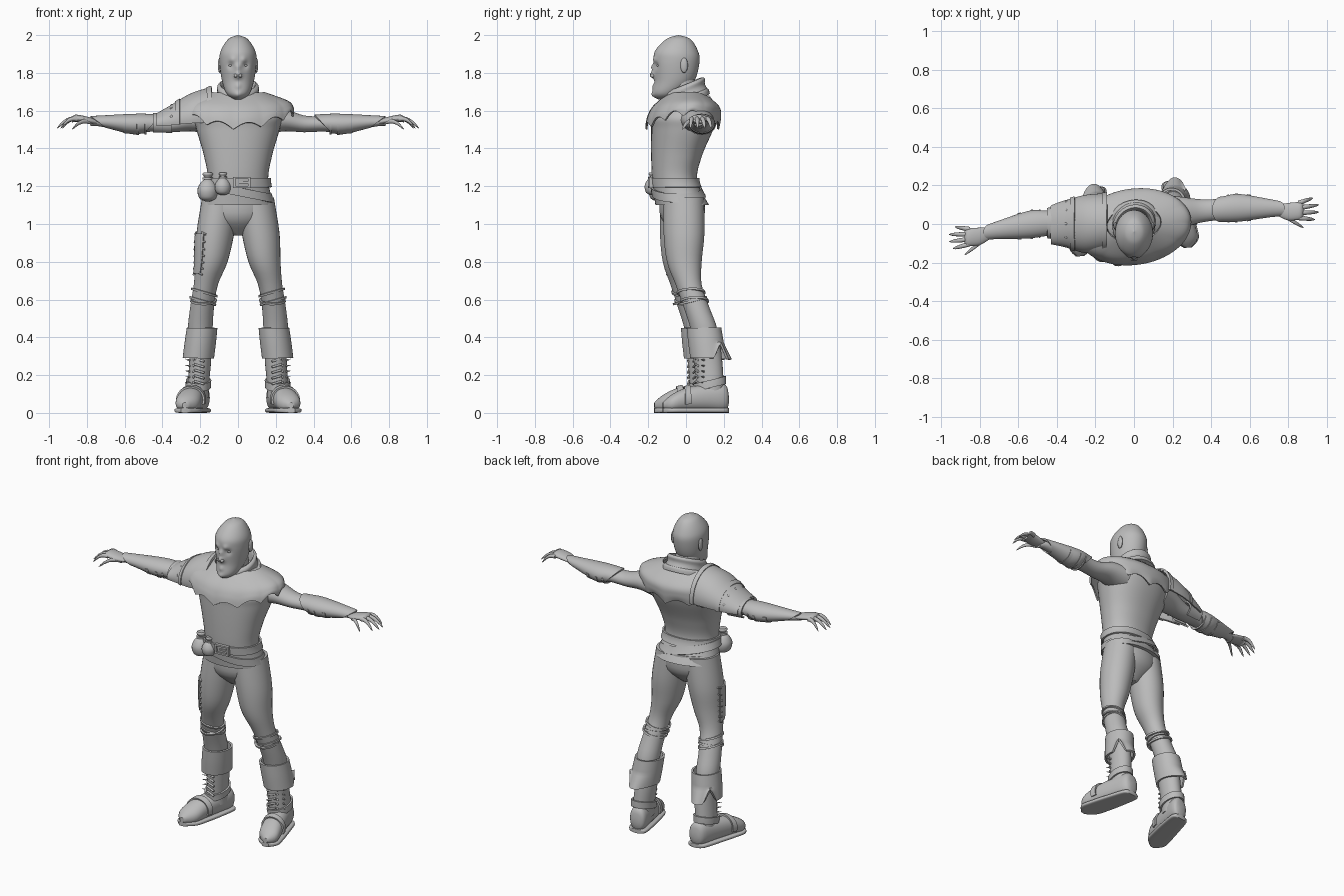
import bpy, bmesh, math
from mathutils import Vector, Matrix

default_cube = bpy.data.objects.get("Cube")
if default_cube:
    bpy.data.objects.remove(default_cube)

grey = bpy.data.materials.new("plain grey")
grey.use_nodes = True
grey.diffuse_color = (.5, .5, .5, 1)
grey.node_tree.nodes["Principled BSDF"].inputs["Base Color"].default_value = grey.diffuse_color

SIDES = {"left": 1, "right": -1}
TWIST = .08  # the left side of the body stands slightly further back
STEPS = 20  # fineness of pieces cut from a longer limb


def finish(name, bm, side=1, twist=TWIST, thick=0):
    """Mirror, twist and turn a bmesh into a smooth shaded object."""
    for vert in bm.verts:
        vert.co.x *= side
        vert.co.y += twist * vert.co.x
    bmesh.ops.recalc_face_normals(bm, faces=bm.faces)
    for face in bm.faces:
        face.smooth = True
    mesh = bpy.data.meshes.new(name)
    bm.to_mesh(mesh)
    bm.free()
    mesh.materials.append(grey)
    part = bpy.data.objects.new(name, mesh)
    bpy.context.collection.objects.link(part)
    if thick:
        solidify = part.modifiers.new("thickness", 'SOLIDIFY')
        solidify.thickness, solidify.offset = thick, 0
    split = part.modifiers.new("sharp edges", 'EDGE_SPLIT')
    split.split_angle = math.radians(42)


def spline(rings, sub):
    """Fill in smooth rings between the given ones (Catmull-Rom)."""
    padded = [rings[0], *rings, rings[-1]]
    filled = []
    for before, start, end, after in zip(padded, padded[1:], padded[2:], padded[3:]):
        for step in range(sub):
            t = step / sub
            filled.append([q + t * (s - p) / 2 + t * t * (p - 2.5 * q + 2 * s - u / 2)
                           + t ** 3 * (1.5 * (q - s) + (u - p) / 2)
                           for p, q, s, u in zip(before, start, end, after)])
    return filled + [list(rings[-1])]


def loft(name, rings, axis='z', flat=1, n=32, power=2, arc=None, sub=4, thick=0,
         deform=None, side=1, twist=TWIST):
    """Skin over rings (x, y, z, radius, optional second radius) across an axis."""
    bm = bmesh.new()
    first, last = arc or (0, 360)
    rows = []
    for x, y, z, radius, *second in spline(rings, sub):
        wide = max(radius, .001)
        deep = second[0] if second else wide * flat
        row = []
        for i in range(n + bool(arc)):
            angle = math.radians(first + (last - first) * i / n)
            c, s = (math.copysign(abs(f) ** (2 / power), f) for f in (math.cos(angle), math.sin(angle)))
            c, s = c * wide, s * deep
            co = Vector((x, y, z)) + Vector({'z': (c, s, 0), 'x': (0, c, s), 'y': (c, 0, s)}[axis])
            if deform:
                deform(co, angle)
            row.append(bm.verts.new(co))
        rows.append(row)
    for low, high in zip(rows, rows[1:]):
        for i in range(n):
            j = i + 1 if arc else (i + 1) % n
            bm.faces.new((low[i], low[j], high[j], high[i]))
    if not thick:
        bm.faces.new(rows[0])
        bm.faces.new(rows[-1])
    finish(name, bm, side, twist, thick)


def trunk(name, profile, **options):
    """A loft up the middle of the body from (y, z, radius)."""
    loft(name, [(0, *ring) for ring in profile], **options)


def piece(rings, start, stop, grow):
    """Part of a limb, from one ring index to another, made fatter."""
    dense = spline(rings, STEPS)[int(start * STEPS):int(stop * STEPS) + 1]
    return [[*ring[:3], *(radius + grow for radius in ring[3:])] for ring in dense]


def sleeve(name, rings, start, stop, grow=.006, thick=.01, **options):
    """Clothing or a strap wrapped around part of a limb."""
    loft(name, piece(rings, start, stop, grow), sub=1, thick=thick, **options)


def ball(name, location, scale, side=1, twist=TWIST):
    bm = bmesh.new()
    place = Matrix.Translation(location) @ Matrix.Diagonal((*scale, 1))
    bmesh.ops.create_uvsphere(bm, u_segments=16, v_segments=10, radius=1, matrix=place)
    finish(name, bm, side, twist)


def cone(name, location, direction, base, tip, length, side=1):
    bm = bmesh.new()
    turn = Vector(direction).to_track_quat('Z', 'Y').to_matrix().to_4x4()
    bmesh.ops.create_cone(bm, cap_ends=True, segments=10, radius1=base, radius2=tip,
                          depth=length, matrix=Matrix.Translation(location) @ turn)
    finish(name, bm, side)


def box(name, location, size):
    bm = bmesh.new()
    bmesh.ops.create_cube(bm, size=1, matrix=Matrix.Translation(location) @ Matrix.Diagonal((*size, 1)))
    finish(name, bm)


def finger(name, start, end, side):
    """A rounded finger that curls down towards its tip."""
    rings = []
    for step in range(9):
        t = step / 8
        spot = Vector(start).lerp(Vector(end), t)
        curl = .02 * math.sin(t * math.pi)
        rings.append((spot.x, spot.y, spot.z + curl, .013 * (1 - t ** 4) ** .5 * (1 - t / 4)))
    loft(name, rings, 'x', n=12, sub=1, side=side)


# Head with a sculpted face
NOSE, BRIDGE, BROW = (0, 1.79, .02, .025), (0, 1.83, .015, .015), (.03, 1.87, .016, .008)
SOCKET, LIPS, CHIN = (.04, 1.84, .016, -.012), (0, 1.73, .015, .008), (0, 1.68, .02, .01)


def sculpt_face(co, angle):
    if math.sin(angle) < 0:
        for x, z, size, push in (NOSE, BRIDGE, BROW, SOCKET, LIPS, CHIN):
            away = math.hypot(abs(co.x) - x, co.z - z) / size
            co.y -= push * math.exp(-away * away)


trunk("head", [(-.12, 1.66, .02), (-.1, 1.69, .06), (-.06, 1.76, .085), (-.05, 1.86, .098), (-.05, 1.92, .09),
               (-.04, 1.98, .05), (-.04, 2, 0)], flat=1.24, n=96, sub=9, deform=sculpt_face, twist=0)
trunk("neck", [(0, 1.6, .08), (-.03, 1.8, .07)], twist=0)
for word, side in SIDES.items():
    ball(word + "_eye", (.036, -.14, 1.84), (.015, .015, .01), side, 0)
    ball(word + "_ear", (.097, -.01, 1.84), (.01, .02, .04), side, 0)
    ball(word + "_nostril", (.012, -.176, 1.785), (.01, .014, .01), side, 0)

# Tunic with a flared skirt, and the pelvis below it
TUNIC = [(0, -.02, 1.1, .19), (0, -.06, 1.23, .16), (0, -.05, 1.36, .18), (0, -.02, 1.5, .22),
         (0, -.01, 1.57, .23), (0, .01, 1.64, .18), (0, 0, 1.7, .1)]
TORSO_FORM = dict(flat=.74, n=48, power=2.2)
loft("tunic", TUNIC, sub=8, **TORSO_FORM)
trunk("pelvis", [(-.02, 1.15, .17), (-.02, 1.03, .16), (-.02, .94, .04)], flat=.7)


# Scalloped shoulder mantle and folded collar
def scallop(co, angle):
    drop = min(1, max(0, (1.7 - co.z) * 5))
    co.z += drop * .07 * math.cos(angle) ** 2 + drop ** 3 * .035 * abs(math.sin(6 * angle + .5))


def raise_back(co, angle):
    co.z += .4 * co.y


trunk("mantle", [(0, 1.69, .14), (0, 1.62, .26), (-.01, 1.56, .29), (-.02, 1.5, .29)],
      flat=.65, n=144, sub=6, thick=.01, deform=scallop)
trunk("collar", [(0, 1.66, .12), (-.01, 1.7, .11), (-.01, 1.73, .11), (-.01, 1.74, .09), (-.01, 1.68, .08)],
      deform=raise_back)
trunk("collar_fold", [(0, 1.64, .14), (0, 1.67, .13), (0, 1.68, .1)], flat=.9, deform=raise_back)

# Arms, bracers and hands
ARM = [(.15, .04, 1.55, .1), (.25, .04, 1.55, .08), (.35, .04, 1.53, .06), (.45, .04, 1.53, .055),
       (.55, .04, 1.53, .06), (.74, .02, 1.54, .03), (.78, 0, 1.54, .03)]
PALM = [(.75, .01, 1.54, .03), (.8, 0, 1.55, .045), (.86, 0, 1.56, .045), (.88, 0, 1.55, .035)]


def slant_ends(co, angle):
    co.x += .3 * (co.x - .6) * math.sin(angle)


for word, side in SIDES.items():
    arm_form = dict(axis='x', flat=.74, side=side)
    loft(word + "_arm", ARM, **arm_form)
    sleeve(word + "_bracer", ARM, 3, 5, deform=slant_ends, **arm_form)
    for spot in (3.4, 3.8, 4.2):
        sleeve(word + "_bracer_strap", ARM, spot, spot + .1, .01, arc=(180, 360), **arm_form)
    loft(word + "_palm", PALM, 'x', flat=.42, side=side)
    for k, reach in enumerate((.94, .96, .96, .93)):
        across = .025 * (k - 1.4)
        finger(word + "_finger", (.85, across, 1.555), (reach, across * 1.5, 1.505), side)
    finger(word + "_thumb", (.78, -.02, 1.54), (.88, -.09, 1.5), side)

# Layered pauldron on the right shoulder
PAULDRON = [(.14, .02, 1.57, .14), (.25, .02, 1.56, .14, ), (.36, .03, 1.54, .11), (.43, .03, 1.53, .09)]
HEIGHTS = (.145, .12, .075, .045)
PAULDRON = [(*ring, height) for ring, height in zip(PAULDRON, HEIGHTS)]
plate_form = dict(axis='x', arc=(-12, 192), side=-1)
sleeve("pauldron", PAULDRON, 0, 3, **plate_form)
sleeve("pauldron_rim", PAULDRON, 0, .3, .012, **plate_form)
sleeve("pauldron_ridge", PAULDRON, 1.5, 1.7, .012, **plate_form)
sleeve("pauldron_lower_plate", ARM, 2, 3, .02, axis='x', flat=.7, arc=(-50, 230), side=-1)
x, y, z, wide, high = piece(PAULDRON, 1.9, 2, .005)[0]
for k in range(5):
    angle = math.pi * (k + .5) / 5
    ball("pauldron_rivet", (x, y + wide * math.cos(angle), z + high * math.sin(angle)), [.009] * 3, -1)


# Belts with a buckle
def hang_left(co, angle):
    co.z -= .2 * co.x


sleeve("belt", TUNIC, .75, 1.1, .01, **TORSO_FORM)
sleeve("slanted_belt", TUNIC, .45, .75, .01, deform=hang_left, **TORSO_FORM)
for way in (-1, 1):
    box("buckle_side", (.02 + .04 * way, -.19, 1.22), (.012, .02, .06))
    box("buckle_bar", (.02, -.19, 1.22 + .025 * way), (.09, .02, .01))
box("buckle_prong", (.03, -.19, 1.22), (.05, .015, .01))

# Two tied pouches on the right hip: (height, width) against the pouch radius
POUCH = [(-1.1, .2), (-.8, .8), (0, 1), (.7, .7), (1.1, .3), (1.5, .5), (1.7, .4)]
for x, y, z, size in ((-.16, -.13, 1.18, .055), (-.08, -.17, 1.2, .043)):
    loft("pouch", [(x, y, z + size * height, size * width) for height, width in POUCH], n=20)
    loft("pouch_tie", [(x, y, z + size * height, size / 2) for height in (1, 1.2)], n=20)

# Legs and boots
LEG = [(.09, -.02, 1.14, .1), (.12, -.02, .95, .1), (.14, -.02, .8, .085), (.17, 0, .68, .064),
       (.19, .04, .56, .063), (.2, .08, .44, .065), (.2, .1, .3, .055)]
BOOT = [(.2, .08, .42, .06), (.2, .1, .28, .058), (.21, .11, .15, .056), (.21, .11, .08, .055)]
CUFF = [(.19, .08, .45, .075), (.2, .09, .37, .077), (.21, .1, .29, .077)]
FOOT = [(.2, .21, .07, .02), (.2, .19, .08, .05), (.22, .1, .08, .06), (.25, -.02, .07, .065),
        (.27, -.1, .05, .06), (.28, -.145, .04, .015)]
FOOT = [(x, y, z, wide, z * .9 if wide > .03 else wide) for x, y, z, wide in FOOT]


def ragged_hem(co, angle):
    drop = max(0, .37 - co.z)
    notch = max(0, 1 - abs(angle - .7) * 2.5)
    back = max(0, math.sin(angle)) ** 4
    co.z += drop * (notch - .1 * back)
    co.y += drop * .4 * back


def tip_forward(co, angle):
    co.z += .25 * (co.y - .1)


def tip_sideways(co, angle):
    co.z += .3 * (co.x - .18)


for word, side in SIDES.items():
    loft(word + "_leg", LEG, flat=1.08, side=side)
    for spot, tip in ((3.3, tip_sideways), (3.5, tip_forward), (3.7, tip_sideways)):
        sleeve(word + "_knee_wrap", LEG, spot, spot + .1, .003, flat=1.08, deform=tip, side=side)
    loft(word + "_boot_cuff", CUFF, flat=1.14, n=72, sub=6, thick=.012, deform=ragged_hem, side=side)
    loft(word + "_boot_shaft", BOOT, flat=1.3, side=side)
    loft(word + "_foot", FOOT, 'y', power=2.2, side=side)
    sole = [(x, y, .013, wide + .006, .013) for x, y, z, wide, high in FOOT]
    loft(word + "_sole", sole, 'y', power=4, side=side)
    sleeve(word + "_toe_strap", FOOT, 2.8, 3.1, axis='y', arc=(-20, 200), side=side)
    sleeve(word + "_ankle_strap", BOOT, 1.8, 2.2, flat=1.3, deform=tip_forward, side=side)
    # spikes, studs and lacing up the boot
    for k in range(5):
        z = .16 + .03 * k
        cone(word + "_boot_spike", (.26, .07, z), (.8, -.5, .1), .008, .001, .045, side)
        ball(word + "_boot_stud", (.235, .045, z), [.007] * 3, side)
        cone(word + "_boot_lace", (.205, .03, z), (1, .2, .3), .006, .006, .055, side)

# Stitched patch on the right thigh
sleeve("thigh_patch", LEG, 1, 2.5, .004, .008, flat=1.08, arc=(-55, 10), n=12, side=-1)
for x, y, z, radius in piece(LEG, 1, 2.5, .006)[::5]:
    for edge in (-55, 10):
        c, s = math.cos(math.radians(edge)), math.sin(math.radians(edge))
        cone("patch_stitch", (x + radius * c, y + radius * s, z), (-s, c, .4), .005, .005, .03, -1)
